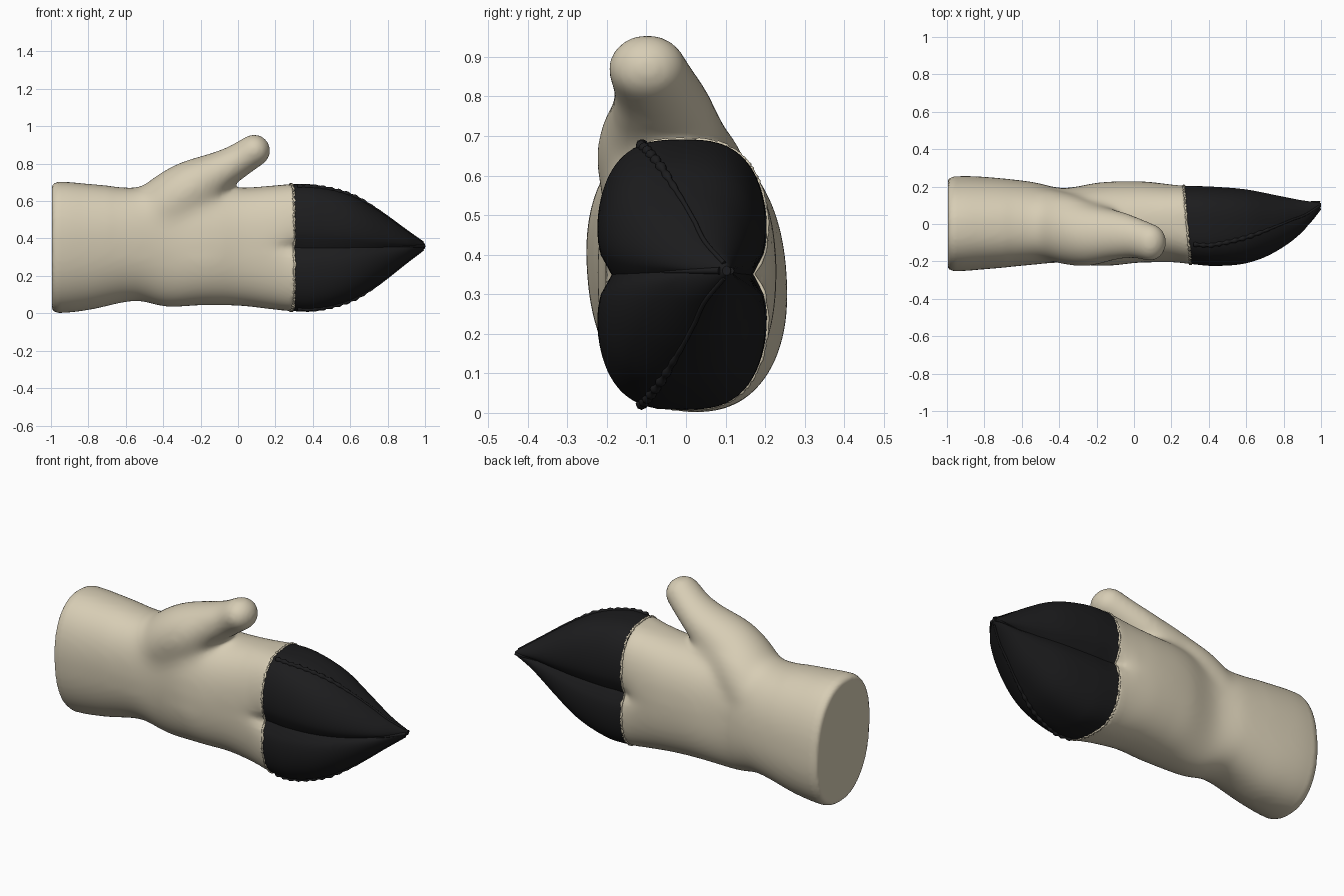
import bpy, bmesh, math, random
from mathutils import Vector

if "Cube" in bpy.data.objects:
    bpy.data.objects.remove(bpy.data.objects["Cube"])

random.seed(4)
SEG = 96


def material(name, rgb):
    m = bpy.data.materials.new(name)
    m.diffuse_color = (*rgb, 1)
    m.use_nodes = True
    m.node_tree.nodes["Principled BSDF"].inputs["Base Color"].default_value = m.diffuse_color
    return m


BEIGE = material("beige_cloth", (0.68, 0.61, 0.46))
BLACK = material("black_cloth", (0.012, 0.012, 0.013))

# Section keys: x, top z, bottom z, front y, back y, squareness, crease depth
KEYS = [
    (-1.0, .685, .02, -.235, .235, 2.25, 0),
    (-.96, .703, .002, -.250, .252, 2.25, 0),
    (-.80, .692, .018, -.24, .25, 2.25, 0),
    (-.55, .672, .066, -.218, .225, 2.25, 0),
    (-.38, .68, .036, -.205, .192, 2.25, 0),
    (-.18, .675, .044, -.226, .222, 2.35, 0),
    (.02, .672, .040, -.207, .228, 2.4, 0),
    (.18, .682, .022, -.207, .218, 2.6, .03),
    (.29, .690, .012, -.222, .212, 2.9, .2),
    (.42, .686, .012, -.232, .208, 2.9, .2),
    (.60, .636, .065, -.218, .193, 2.7, .2),
    (.75, .550, .155, -.160, .164, 2.4, .2),
    (.90, .442, .272, -.048, .132, 2.1, .2),
    (1.0, .371, .348, .092, .113, 2.0, .05),
]


def interp(keys, x):
    """Smooth interpolation through a table whose first column is x."""
    i = max(k for k in range(len(keys) - 1) if k == 0 or keys[k][0] <= x)
    a, b = keys[i], keys[i + 1]
    p, q = keys[max(i - 1, 0)], keys[min(i + 2, len(keys) - 1)]
    h = b[0] - a[0]
    t = min(max((x - a[0]) / h, 0), 1)
    out = []
    for c in range(1, len(a)):
        m0 = (b[c] - p[c]) / (b[0] - p[0]) * h
        m1 = (q[c] - a[c]) / (q[0] - a[0]) * h
        out.append((2*t**3 - 3*t*t + 1) * a[c] + (t**3 - 2*t*t + t) * m0
                   + (3*t*t - 2*t**3) * b[c] + (t**3 - t*t) * m1)
    return out


def spow(v, e):
    return math.copysign(abs(v) ** e, v)


def surface(x, ang):
    """Point on the mitten skin at length x and angle ang."""
    top, bot, front, back, n, crease = interp(KEYS, x)
    s, c = math.sin(ang), math.cos(ang)
    zs = spow(s, 2 / n) if abs(s) > 1e-6 else 0
    pinch = 1 - crease * math.exp(-abs(zs) / .15)
    y = (front + back) / 2 + (back - front) / 2 * spow(c, 2 / n) * pinch
    z = (top + bot) / 2 + (top - bot) / 2 * zs
    # the cuff leans a little towards the front at its top
    y -= .07 * (z - .355) * max(0, min(1, (-.1 - x) / .5))
    slant = -.09 * y * max(0, 1 - abs(x - .285) / .25)
    return Vector((x + slant, y, z))


def loft(bm, rings, closed=False):
    vs = [[bm.verts.new(p) for p in r] for r in rings]
    pairs = list(zip(vs, vs[1:])) + ([(vs[-1], vs[0])] if closed else [])
    for a, b in pairs:
        for j in range(len(a)):
            k = (j + 1) % len(a)
            bm.faces.new((a[j], a[k], b[k], b[j]))
    if not closed:
        bm.faces.new(vs[0][::-1])
        bm.faces.new(vs[-1])


def skin(bm, x0, x1, steps):
    loft(bm, [[surface(x0 + (x1 - x0) * i / steps, 2 * math.pi * j / SEG)
               for j in range(SEG)] for i in range(steps + 1)])


def finish(bm, name, mat, angle=50):
    bmesh.ops.recalc_face_normals(bm, faces=bm.faces)
    me = bpy.data.meshes.new(name)
    bm.to_mesh(me)
    bm.free()
    ob = bpy.data.objects.new(name, me)
    bpy.context.collection.objects.link(ob)
    me.materials.append(mat)
    bpy.ops.object.select_all(action='DESELECT')
    ob.select_set(True)
    bpy.context.view_layer.objects.active = ob
    bpy.ops.object.shade_smooth_by_angle(angle=math.radians(angle))
    return ob


def cord(name, pts, radii, mat, closed=False, sides=8):
    """Tube with a varying radius along a list of points."""
    rings, n = [], len(pts)
    for i, p in enumerate(pts):
        a = pts[i - 1] if closed or i else p
        b = pts[(i + 1) % n] if closed or i < n - 1 else p
        t = (b - a).normalized()
        u = t.cross(Vector((1, 0, 0) if closed else (0, 1, 0))).normalized()
        v = t.cross(u)
        rings.append([p + radii[i] * (u * math.cos(w) + v * math.sin(w))
                      for w in (2 * math.pi * k / sides for k in range(sides))])
    bm = bmesh.new()
    loft(bm, rings, closed)
    return finish(bm, name, mat, 80)


# Mitten body with thumb: loft plus a chain of spheres, fused by voxels
bm = bmesh.new()
skin(bm, -.995, .285, 80)
THUMB = [  # t, x, y, z, radius, widening in y
    (0, -.45, 0, .50, .17, 1.1),
    (1, -.36, -.03, .582, .175, 1.1),
    (2, -.25, -.058, .665, .158, 1.1),
    (3, -.13, -.058, .742, .119, 1.2),
    (4, -.015, -.07, .806, .094, 1.2),
    (5, .086, -.098, .870, .087, 1.14),
]
for i in range(41):
    x, y, z, r, wide = interp(THUMB, i / 8)
    ret = bmesh.ops.create_icosphere(bm, subdivisions=3, radius=r)
    bmesh.ops.scale(bm, verts=ret["verts"], vec=(1, wide, 1))
    bmesh.ops.translate(bm, verts=ret["verts"], vec=(x, y, z))
raw = finish(bm, "mitten_raw", BEIGE)
mod = raw.modifiers.new("fuse", 'REMESH')
mod.mode = 'VOXEL'
mod.voxel_size = .012
fused = raw.evaluated_get(bpy.context.evaluated_depsgraph_get()).to_mesh()
bm = bmesh.new()
bm.from_mesh(fused)
bpy.data.objects.remove(raw)


def relax(test, times):
    vs = [v for v in bm.verts if test(v.co)]
    for _ in range(times):
        bmesh.ops.smooth_vert(bm, verts=vs, factor=.5, use_axis_x=True,
                              use_axis_y=True, use_axis_z=True)


# Soften the thumb root, then the whole skin a little
relax(lambda p: -.68 < p.x < -.1 and p.z > .3 and p.y < .12, 45)
relax(lambda p: -.68 < p.x < .15 and p.z > .4 and not (p.x > -.05 and p.z > .72), 18)
relax(lambda p: -.95 < p.x < .22, 8)
finish(bm, "mitten_body", BEIGE)

# Black fingertip cap
bm = bmesh.new()
skin(bm, .285, 1.0, 70)
finish(bm, "fingertip_cap", BLACK, 22)

# Frayed hem where the cloths meet
N = 240
ring = [surface(.284 + random.uniform(-.004, .004), 2 * math.pi * i / N)
        for i in range(N)]
cord("frayed_hem", ring, [random.uniform(.003, .007) for _ in ring], BEIGE, True)

# Stitched seams running from the hem to the tip, above and below
for name, sign in (("upper_seam", 1), ("lower_seam", -1)):
    pts, rad = [], []
    for i in range(141):
        x = .31 + .68 * i / 140
        lean = .42 * max(0, min(1, (.85 - x) / .45))
        pts.append(surface(x, sign * (math.pi / 2 + lean * .8)))
        fade = max(0, min(1, (.78 - x) / .15))
        rad.append(.006 + fade * (.005 + .003 * math.sin(i * .7)))
    cord(name, pts, rad, BLACK)

# Raised rib along the side creases close to the tip
for name, ang in (("front_crease_fold", math.pi), ("back_crease_fold", 0)):
    pts = [surface(.86 + .135 * i / 20, ang) for i in range(21)]
    cord(name, pts, [.002 + .007 * i / 20 for i in range(21)], BLACK)
